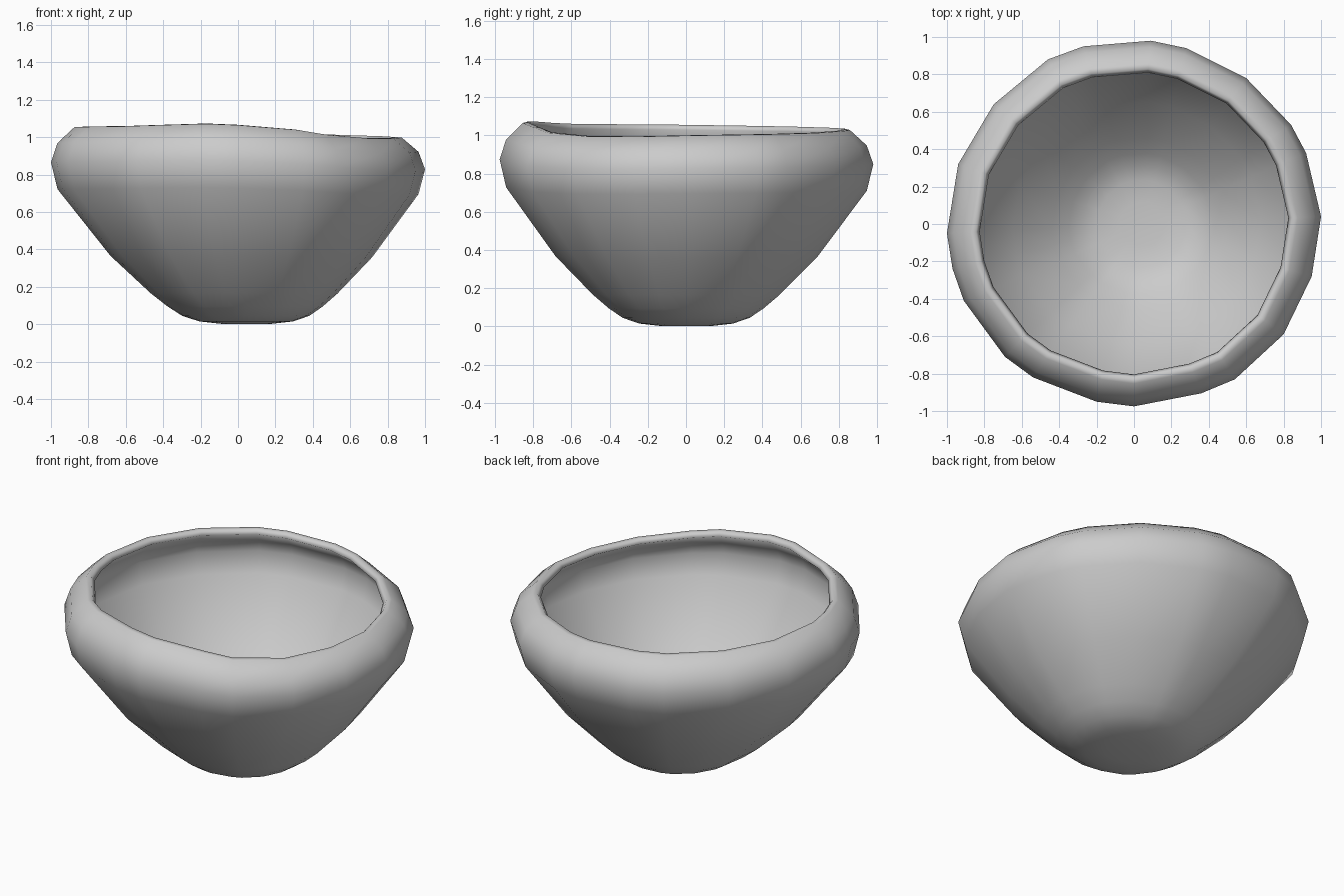
import bpy, bmesh, math

if "Cube" in bpy.data.objects:
    bpy.data.objects.remove(bpy.data.objects["Cube"])

# Irregular hand-made plan outline at the widest point
OUTLINE = [(1.0, .04), (.92, .38), (.84, .53), (.60, .78), (.28, .94), (.09, .98),
           (-.27, .95), (-.46, .88), (-.75, .64), (-.94, .32), (-1.0, -.05),
           (-.97, -.24), (-.91, -.41), (-.69, -.71), (-.54, -.82), (-.20, -.95),
           (0, -.975), (.36, -.905), (.54, -.83), (.80, -.59), (.95, -.28)]

# Rim height offset by angle in degrees: high at the front, low at the right
LIFT = [(0, -.01), (45, 0), (90, .022), (135, .035), (180, .045), (225, .05),
        (262, .065), (290, .035), (310, -.01), (335, -.018), (360, -.01)]

# Cross-section (radius, height): underside, shoulder, thin lip, inside of thin wall
PROFILE = [(.13, .002), (.25, .015), (.34, .045), (.415, .095), (.50, .165), (.70, .36),
           (.965, .70), (1.0, .835), (.965, .93), (.875, 1.008), (.845, 1.01),
           (.825, .985), (.925, .905), (.95, .835), (.92, .715), (.665, .39),
           (.47, .20), (.385, .13), (.32, .085), (.24, .058), (.12, .046)]


def lift(angle):
    for (a0, z0), (a1, z1) in zip(LIFT, LIFT[1:]):
        if a0 <= angle <= a1:
            return z0 + (z1 - z0) * (angle - a0) / (a1 - a0)
    return 0


bm = bmesh.new()
rings = []
for r, z in PROFILE:
    ring = []
    for x, y in OUTLINE:
        rise = lift(math.degrees(math.atan2(y, x)) % 360) * min(1, z) ** 2
        shift = .045 * max(0, 1 - z / .6)      # base sits slightly to the right
        ring.append(bm.verts.new((x * r + shift, y * r, z + rise)))
    rings.append(ring)

n = len(OUTLINE)
for a, b in zip(rings, rings[1:]):
    for i in range(n):
        j = (i + 1) % n
        bm.faces.new((a[i], a[j], b[j], b[i]))
bm.faces.new(rings[0][::-1])
bm.faces.new(rings[-1])
bmesh.ops.recalc_face_normals(bm, faces=bm.faces[:])
for f in bm.faces:
    f.smooth = True

mesh = bpy.data.meshes.new("bowl")
bm.to_mesh(mesh)
bm.free()
bowl = bpy.data.objects.new("bowl", mesh)
bpy.context.collection.objects.link(bowl)
